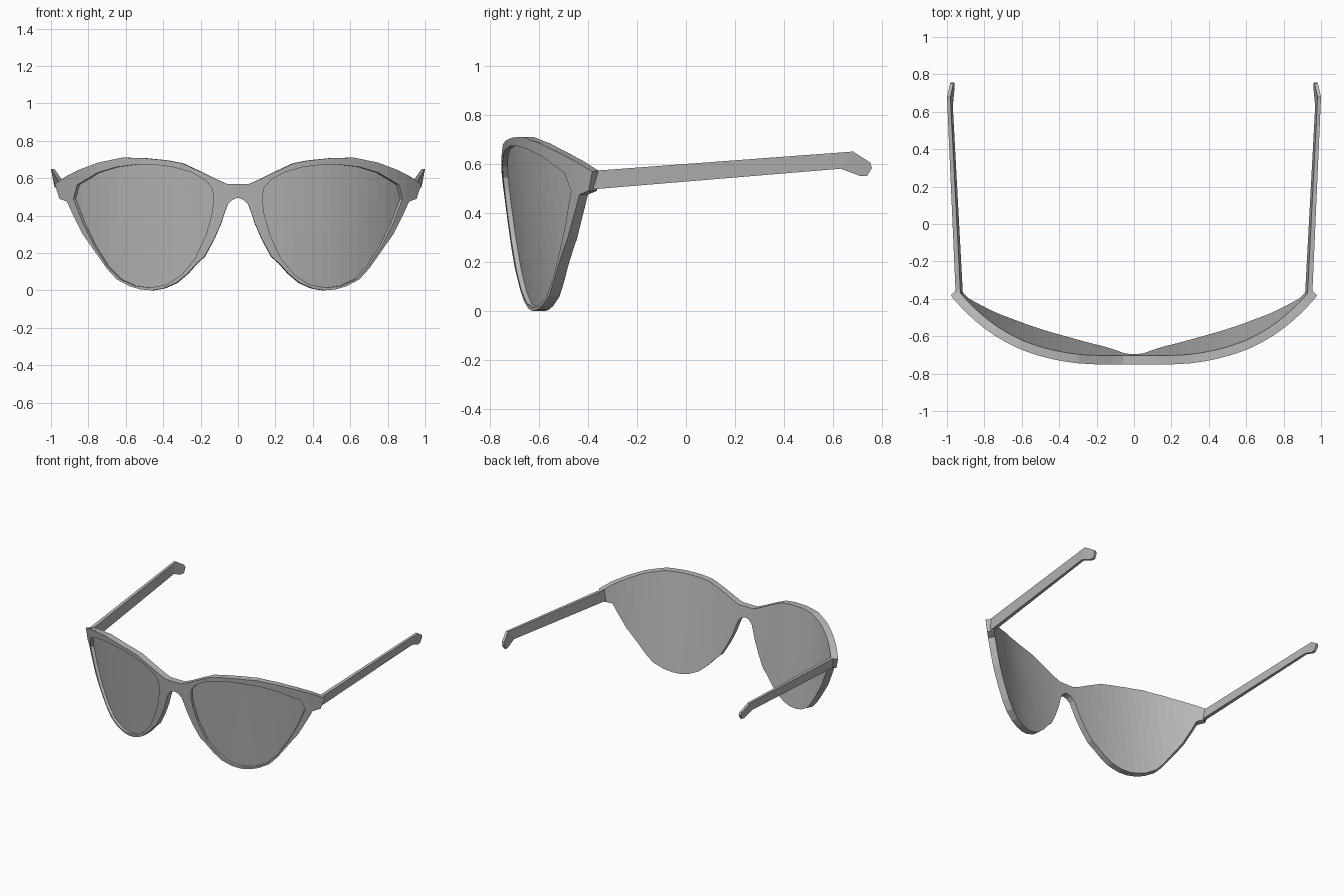
import bpy, bmesh, math

if "Cube" in bpy.data.objects:
    bpy.data.objects.remove(bpy.data.objects["Cube"])

grey = bpy.data.materials.new("grey")
grey.diffuse_color = (0.48, 0.48, 0.48, 1)
grey.use_nodes = True
grey.node_tree.nodes["Principled BSDF"].inputs["Base Color"].default_value = grey.diffuse_color

# Right half of the frame outline (x, z), from top centre to bridge arch
HALF = [(0, .57), (.06, .57), (.12, .595), (.2, .635), (.3, .68), (.38, .695),
        (.5, .707), (.62, .71), (.75, .683), (.85, .645), (.92, .61), (.98, .568),
        (.955, .49), (.915, .475), (.89, .42), (.83, .3), (.76, .2), (.7, .115),
        (.65, .06), (.58, .022), (.52, .005), (.46, 0), (.4, .01), (.33, .04),
        (.27, .09), (.22, .145), (.18, .18), (.13, .27), (.09, .36), (.07, .42),
        (.055, .46), (.03, .485), (0, .495)]
# Right lens outline (x, z)
LENS = [(.13, .49), (.138, .545), (.175, .59), (.25, .632), (.35, .66), (.45, .672),
        (.55, .672), (.65, .66), (.75, .63), (.86, .565), (.88, .49), (.83, .36),
        (.77, .24), (.7, .13), (.63, .06), (.55, .024), (.47, .015), (.38, .032),
        (.3, .085), (.23, .17), (.17, .3), (.14, .41)]
# Side profile of a temple arm (y, z)
ARM = [(-.395, .495), (-.37, .572), (.68, .65), (.75, .605), (.757, .583),
       (.737, .55), (.71, .55), (.63, .58)]
THICK, RECESS = .048, .02


def mirror(pts):
    return [(-x, z) for x, z in reversed(pts)]


def wrap(x, d, z):
    """Bend flat plate coordinates round the face; d is depth behind the front."""
    y = -.757 + .202 * x ** 2 + .1876 * x ** 4 + (.11 + .05 * abs(x)) * (.62 - z)
    slope = .404 * x + .75 * x ** 3
    n = math.hypot(slope, 1)
    return x - slope / n * d, y + d / n, z


def finish(bm, name):
    bmesh.ops.recalc_face_normals(bm, faces=bm.faces[:])
    me = bpy.data.meshes.new(name)
    bm.to_mesh(me)
    bm.free()
    me.materials.append(grey)
    ob = bpy.data.objects.new(name, me)
    bpy.context.collection.objects.link(ob)
    return ob


def slab(name, loops, d0, d1):
    """Curved plate bounded by the first loop, with the other loops as holes."""
    bm = bmesh.new()
    caps = ([], [])
    for pts in loops:
        rings = []
        for d, cap in zip((d0, d1), caps):
            vs = [bm.verts.new((x, d, z)) for x, z in pts]
            cap += [bm.edges.new((vs[i - 1], vs[i])) for i in range(len(vs))]
            rings.append(vs)
        a, b = rings
        for i in range(len(a)):
            bm.faces.new((a[i - 1], a[i], b[i], b[i - 1]))
    for cap in caps:
        bmesh.ops.triangle_fill(bm, edges=cap, use_beauty=False, use_dissolve=False)
    # vertical cuts let the plate bend
    for i in range(-19, 20):
        bmesh.ops.bisect_plane(bm, geom=bm.verts[:] + bm.edges[:] + bm.faces[:],
                               dist=1e-4, plane_co=(i * .05, 0, 0), plane_no=(1, 0, 0))
    for v in bm.verts:
        v.co = wrap(*v.co)
    return finish(bm, name)


def arm(name, side):
    """Temple arm, leaning outward at the top and splaying toward the back."""
    bm = bmesh.new()
    rings = []
    for inset in (0, 1):
        vs = []
        for y, z in ARM:
            t = (y + .39) / 1.07
            top = .572 + .075 * t
            x = .953 + .047 * min(t, 1) - .17 * max(top - z, 0)
            x -= max(y - .68, 0) * .12 + inset * (.026 - .008 * t)
            vs.append(bm.verts.new((side * x, y, z)))
        rings.append(vs)
    a, b = rings
    for vs in rings:
        bm.faces.new((vs[0], vs[1], vs[2], vs[7]))
        bm.faces.new(vs[2:])
    for i in range(len(a)):
        bm.faces.new((a[i - 1], a[i], b[i], b[i - 1]))
    return finish(bm, name)


# Front frame with two lens openings
slab("frame_front", [HALF + mirror(HALF[1:-1]), LENS, mirror(LENS)], 0, THICK)

# Lenses set back from the front, flush behind
slab("lens_right", [LENS], RECESS, THICK)
slab("lens_left", [mirror(LENS)], RECESS, THICK)

# Temple arms
arm("temple_arm_right", 1)
arm("temple_arm_left", -1)
